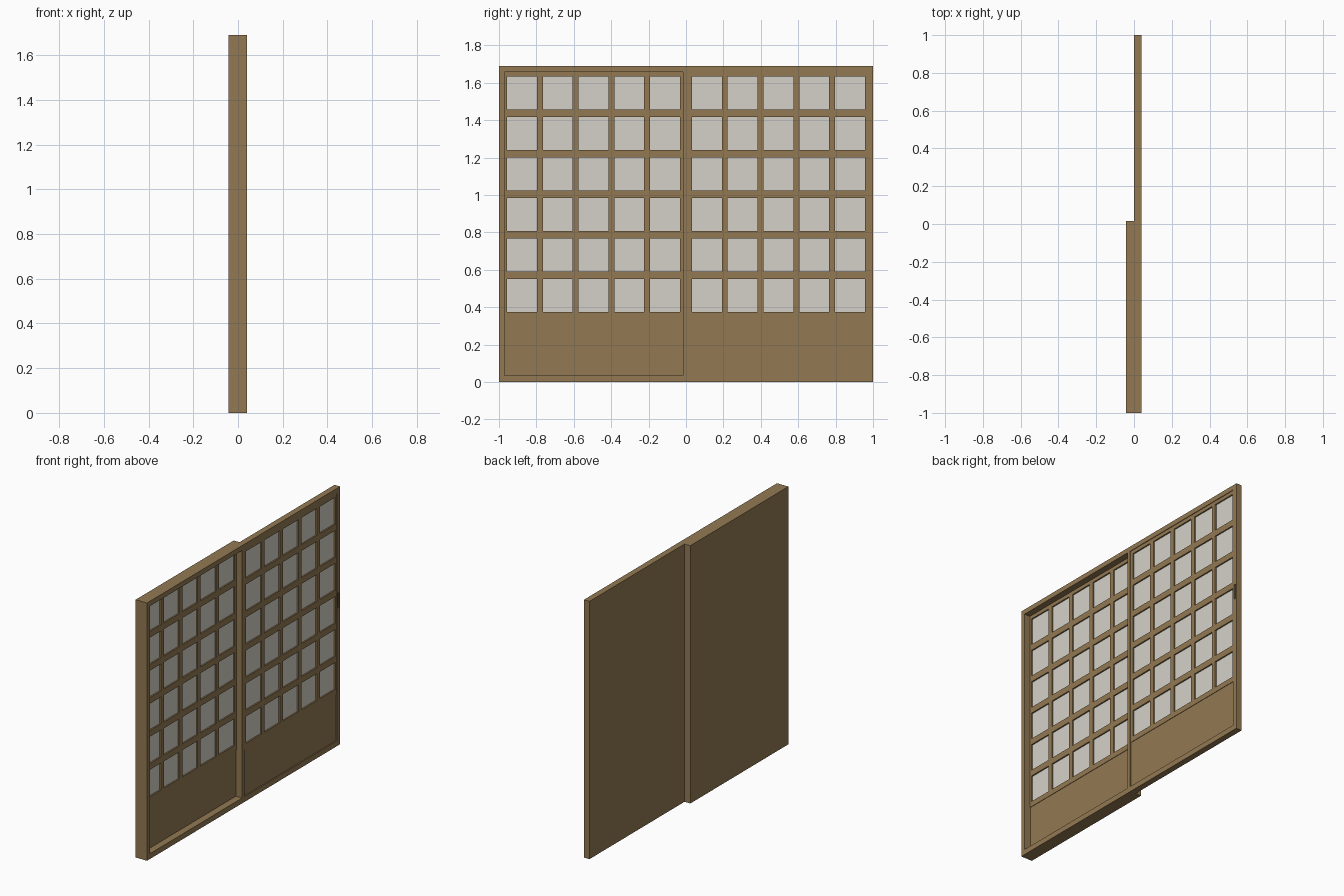
import bpy, bmesh

if "Cube" in bpy.data.objects:
    bpy.data.objects.remove(bpy.data.objects["Cube"])

def material(name, rgb):
    m = bpy.data.materials.new(name)
    m.diffuse_color = (*rgb, 1)
    m.use_nodes = True
    m.node_tree.nodes["Principled BSDF"].inputs["Base Color"].default_value = m.diffuse_color
    return m

WOOD = material("wood", (0.29, 0.19, 0.085))
PAPER = material("paper", (0.66, 0.64, 0.58))

def boxes(name, mat, specs):
    """One object made of boxes given as (x0, x1, y0, y1, z0, z1)."""
    bm = bmesh.new()
    for x0, x1, y0, y1, z0, z1 in specs:
        cube = bmesh.ops.create_cube(bm, size=1)["verts"]
        for v in cube:
            v.co = (x1 if v.co.x > 0 else x0,
                    y1 if v.co.y > 0 else y0,
                    z1 if v.co.z > 0 else z0)
    me = bpy.data.meshes.new(name)
    bm.to_mesh(me)
    bm.free()
    me.materials.append(mat)
    ob = bpy.data.objects.new(name, me)
    bpy.context.collection.objects.link(ob)
    return ob

H, B, T = 1.69, 0.035, 1.658          # height, bottom rail top, top rail underside
PY, PZ, PW, PH = 0.1912, 0.2166, 0.16, 0.176   # pane pitch and size
ROWS, COLS, Z0 = 6, 5, 0.375

def door(side, back, face, y0, y1, first):
    """Back board, paper sheet, lattice and kick panel of one door."""
    paper = face - 0.009
    boxes(side + "_back_board", WOOD, [(back, paper - 0.002, y0, y1, B, T)])
    boxes(side + "_paper", PAPER, [(paper - 0.002, paper, y0, y1, Z0 - 0.01, T)])
    boxes(side + "_kick_panel", WOOD, [(paper - 0.002, face - 0.003, y0, y1, B, Z0 - 0.035)])
    # lattice: full-height uprights, and cross bars between them
    ys = [y0] + [first + i * PY + d for i in range(COLS) for d in (0, PW)] + [y1]
    zs = [Z0 - 0.035] + [Z0 + j * PZ + d for j in range(ROWS) for d in (0, PH)] + [T]
    bars = [(paper, face, a, b, zs[0], T) for a, b in zip(ys[::2], ys[1::2])]
    for c, d in zip(zs[::2], zs[1::2]):
        bars += [(paper, face, a, b, c, d) for a, b in zip(ys[1::2], ys[2::2])]
    boxes(side + "_lattice", WOOD, bars)

# deep left bay: door set to the rear inside a full depth frame
door("left", -0.042, -0.002, -0.97, -0.015, -0.957)
boxes("left_frame", WOOD, [
    (-0.042, 0.04, -1, -0.97, 0, H),
    (-0.042, 0.0, -0.015, 0.015, 0, H),
    (-0.042, 0.04, -0.97, -0.015, 0, B),
    (-0.042, 0.04, -0.97, -0.015, T, H)])

# shallow right bay: door set to the front
door("right", 0.0, 0.036, 0.01, 0.97, 0.032)
stile = boxes("right_stile", WOOD, [(0, 0.04, 0.97, 1, 0, H)])
boxes("right_frame", WOOD, [
    (0, 0.04, -0.015, 0.01, 0, H),
    (0, 0.04, 0.01, 0.97, 0, B),
    (0, 0.04, 0.01, 0.97, T, H)])

# finger pull recessed into the right stile
cutter = boxes("finger_pull_cutter", WOOD, [(0.034, 0.05, 0.979, 0.991, 0.9, 1.0)])
cutter.hide_render = True
cutter.hide_set(True)
mod = stile.modifiers.new("finger_pull", 'BOOLEAN')
mod.operation = 'DIFFERENCE'
mod.object = cutter
